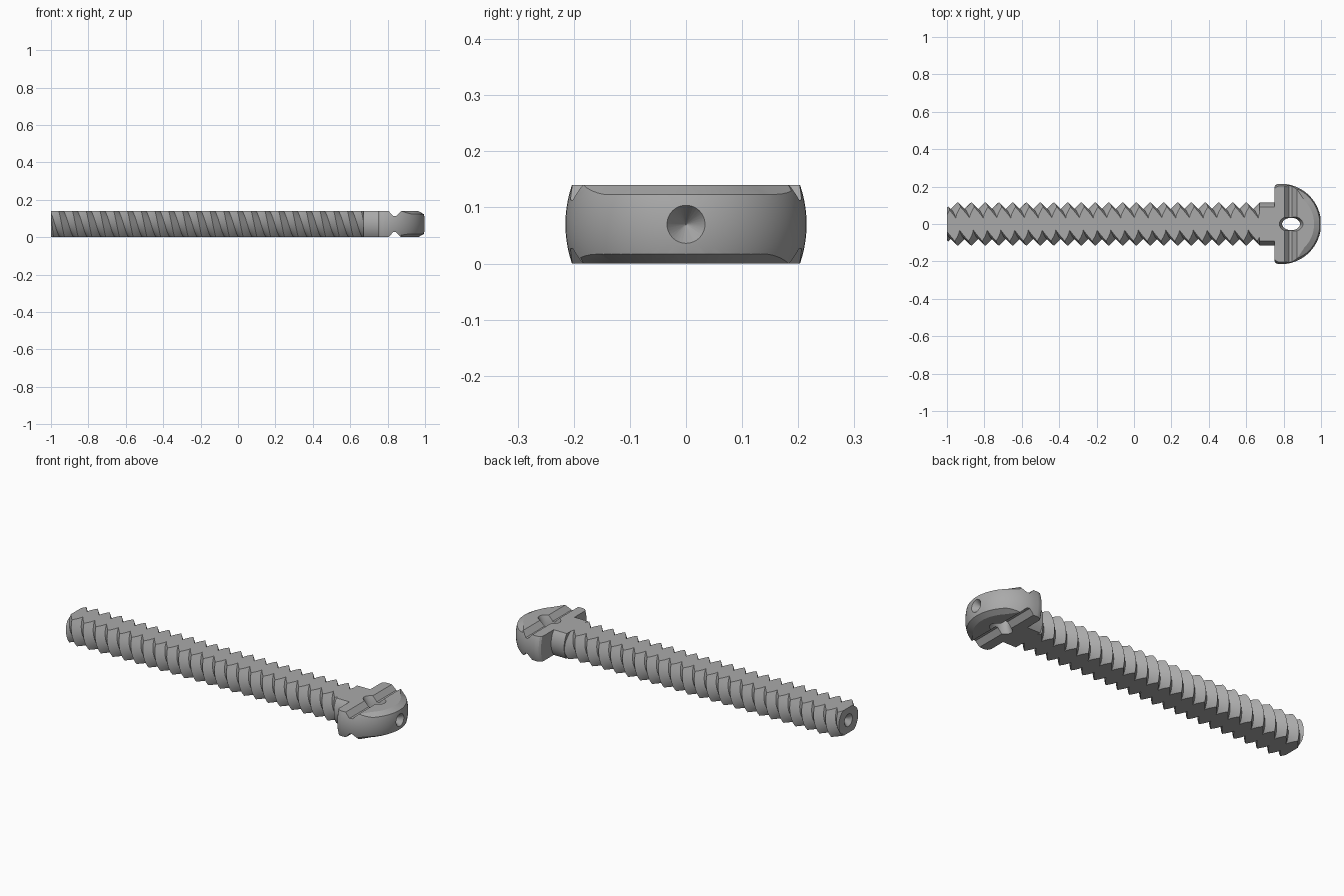
import bpy, bmesh
from math import pi, sin, cos, sqrt
from mathutils import Matrix, Vector

cube = bpy.data.objects.get("Cube")
if cube:
    bpy.data.objects.remove(cube, do_unlink=True)

AXIS_Z = 0.07      # height of the screw axis
OUTER = 0.115      # thread crest radius
ROOT = 0.077       # thread valley radius
PITCH = 0.0735
STARTS = 2
SEG = 48

grey = bpy.data.materials.new("plain grey")
grey.use_nodes = True
grey.diffuse_color = (0.4, 0.4, 0.4, 1)
grey.node_tree.nodes["Principled BSDF"].inputs["Base Color"].default_value = (0.4, 0.4, 0.4, 1)


def make(name, verts, faces):
    mesh = bpy.data.meshes.new(name)
    mesh.from_pydata(verts, [], faces)
    bm = bmesh.new()
    bm.from_mesh(mesh)
    bmesh.ops.recalc_face_normals(bm, faces=bm.faces)
    bm.to_mesh(mesh)
    bm.free()
    mesh.materials.append(grey)
    ob = bpy.data.objects.new(name, mesh)
    bpy.context.collection.objects.link(ob)
    return ob


def loft(name, rings):
    """Skin equal-length closed rings and cap both ends."""
    n = len(rings[0])
    faces = [[k * n + i, k * n + (i + 1) % n, (k + 1) * n + (i + 1) % n, (k + 1) * n + i]
             for k in range(len(rings) - 1) for i in range(n)]
    last = (len(rings) - 1) * n
    faces += [list(range(n)), list(range(last, last + n))]
    return make(name, [p for r in rings for p in r], faces)


def turned(name, profile, seg=SEG):
    """Revolve (x, radius) pairs about the screw axis."""
    return loft(name, [[(x, r * cos(2 * pi * i / seg), AXIS_Z + r * sin(2 * pi * i / seg))
                        for i in range(seg)] for x, r in profile])


def box(name, x0, x1, y, z0, z1):
    return loft(name, [[(x0, -y, z), (x1, -y, z), (x1, y, z), (x0, y, z)] for z in (z0, z1)])


def cut(target, cutter, operation="DIFFERENCE"):
    mod = target.modifiers.new("cut", "BOOLEAN")
    mod.object, mod.operation, mod.solver = cutter, operation, "EXACT"
    bpy.context.view_layer.objects.active = target
    bpy.ops.object.modifier_apply(modifier=mod.name)
    bpy.data.objects.remove(cutter, do_unlink=True)


def flatten(ob):
    cut(ob, box("slab", -2, 2, 1, 0, 2 * AXIS_Z), "INTERSECT")


def smooth(ob):
    bpy.ops.object.select_all(action="DESELECT")
    ob.select_set(True)
    bpy.context.view_layer.objects.active = ob
    bpy.ops.object.shade_smooth_by_angle(angle=pi / 7)


# Threaded shaft: rows alternate valley and crest along a helix
wrap = 2 * STARTS
rows = int(2.2 / PITCH) * 2
verts = []
for k in range(rows + wrap):
    r = OUTER if k % 2 else ROOT
    for i in range(SEG):
        a = 2 * pi * i / SEG
        verts.append((-1.2 + PITCH * (k / 2 + STARTS * i / SEG), r * cos(a), AXIS_Z + r * sin(a)))


def vid(i, k):
    return k * SEG + i if i < SEG else (k + wrap) * SEG


top = rows - 1
faces = [[vid(i, k), vid(i + 1, k), vid(i + 1, k + 1), vid(i, k + 1)]
         for k in range(top) for i in range(SEG)]
for k in (0, top):
    loop = [vid(i, k) for i in range(SEG)] + [vid(0, k + j) for j in range(wrap, 0, -1)]
    mid = len(verts)
    verts.append((sum(verts[v][0] for v in loop) / len(loop), 0, AXIS_Z))
    faces += [[loop[j], loop[(j + 1) % len(loop)], mid] for j in range(len(loop))]
used = sorted({v for f in faces for v in f})
index = {v: n for n, v in enumerate(used)}
shaft = make("threaded_shaft", [verts[v] for v in used], [[index[v] for v in f] for f in faces])
cut(shaft, turned("end_trim", [(-1, 0.085), (-0.965, 0.13), (0.68, 0.13)]), "INTERSECT")
flatten(shaft)
cut(shaft, turned("tip_recess", [(-1.01, 0.044), (-0.965, 0.001)], 32))
smooth(shaft)

# Plain neck under the head
neck = turned("neck", [(0.67, OUTER), (0.77, OUTER)])
flatten(neck)
smooth(neck)

# Domed head, flattened top and bottom
dome = [(0.75, 0.19), (0.752, 0.201), (0.76, 0.21), (0.775, 0.215)]
dome += [(0.785 + 0.215 * sin(t * pi / 32), 0.215 * cos(t * pi / 32)) for t in range(16)]
dome += [(1.0, 0.006)]
head = turned("head", dome, 96)


# Chamfered rim in front of the slot
def outline(inset, z):
    side = [(0.7, 0.25), (0.83, 0.25)]
    side += [(0.785 + (0.216 - inset) * sin(t * pi / 32), (0.216 - inset) * cos(t * pi / 32))
             for t in range(8, 16)]
    return [(x, y, z) for x, y in side] + [(1.001 - inset, 0, z)] + [(x, -y, z) for x, y in side[::-1]]


cut(head, loft("rim", [outline(0.038, 0), outline(0, 0.021), outline(0, 0.119),
                       outline(0.038, 0.14)]), "INTERSECT")

# Driver slot on both flats
for s in (-1, 1):
    section = [(0.795, 0.08), (0.805, 0.07), (0.83, 0.043), (0.845, 0.043), (0.872, 0.07), (0.882, 0.08)]
    cut(head, loft("slot", [[(x, y, AXIS_Z + s * z) for x, z in section] for y in (-0.3, 0.3)]))

# Oval cross hole and conical recess on the nose
hole = [[(0.84 + rx * cos(a * pi / 16), ry * sin(a * pi / 16), z) for a in range(32)]
        for z, rx, ry in ((-0.01, 0.068, 0.046), (0.035, 0.048, 0.033),
                          (0.105, 0.048, 0.033), (0.15, 0.068, 0.046))]
cut(head, loft("cross_hole", hole))
cut(head, turned("nose_recess", [(1.01, 0.043), (0.95, 0.001)], 32))
smooth(head)
